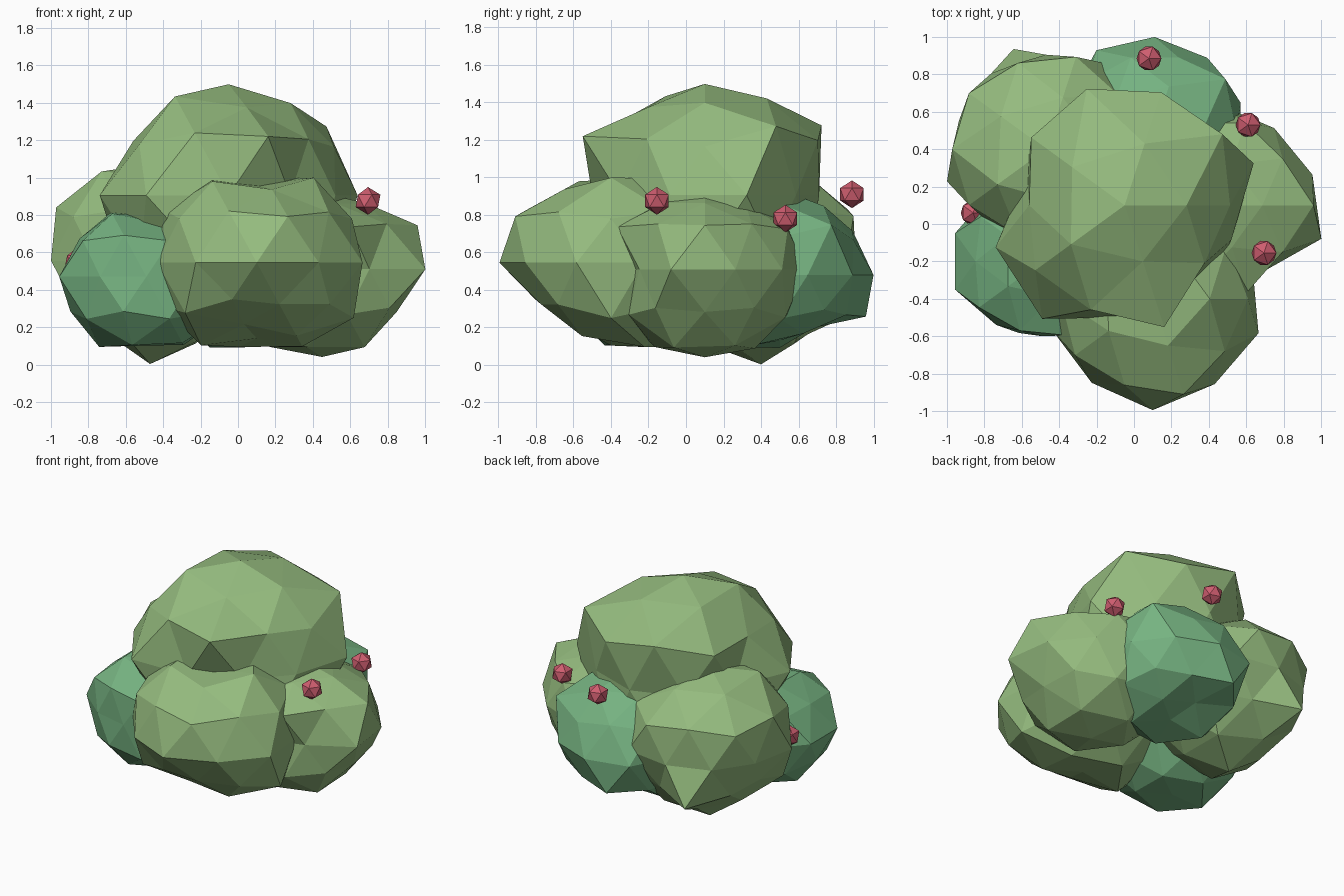
import bpy, random
from mathutils import Vector

random.seed(4)


def material(name, rgb):
    m = bpy.data.materials.new(name)
    m.diffuse_color = (*rgb, 1)
    return m


leaf = material("leaf_green", (0.30, 0.50, 0.21))
teal = material("leaf_teal", (0.18, 0.45, 0.22))
red = material("berry_red", (0.62, 0.11, 0.16))


def ico(name, centre, radius, level, mat):
    bpy.ops.mesh.primitive_ico_sphere_add(subdivisions=level, radius=radius, location=centre)
    ob = bpy.context.object
    ob.name = name
    ob.data.materials.append(mat)
    return ob


def clump(name, centre, radius, mat, dents):
    """Faceted leaf clump: slightly uneven, squashed ball; dents = (direction, radius)."""
    ob = ico(name, centre, 1, 2, mat)
    verts = ob.data.vertices
    reach = [radius * random.uniform(0.98, 1.02) for _ in verts]
    for d, r in dents:
        d = Vector(d).normalized()
        nearest = max(verts, key=lambda v: v.co.normalized().dot(d))
        reach[nearest.index] = r
    for v, r in zip(verts, reach):
        v.co = v.co.normalized() * r
        v.co.z *= 0.92


# Leaf clumps
clump("top_clump", (-0.05, 0.10, 0.905), 0.68, leaf, [
    ((0, 0, 1), 0.645), ((-.43, -.31, .85), 0.675), ((.53, 0, .85), 0.63),
    ((-.43, .31, .85), 0.66), ((.16, -.5, .85), 0.60), ((.16, .5, .85), 0.66),
    ((.28, -.85, .45), 0.765), ((-.26, .81, .53), 0.77), ((.28, .85, .45), 0.71),
    ((.69, .5, .53), 0.76), ((.69, -.5, .53), 0.62), ((-.85, 0, .53), 0.60),
    ((-.72, .53, .45), 0.69), ((-.72, -.53, .45), 0.66), ((.89, 0, .45), 0.63),
    ((-.95, -.31, 0), 0.725), ((-.95, .31, 0), 0.55), ((.95, .31, 0), 0.725),
    ((-.59, -.81, 0), 0.75), ((0, -1, 0), 0.60), ((.59, -.81, 0), 0.56),
    ((.95, -.31, 0), 0.60), ((.59, .81, 0), 0.60), ((0, 1, 0), 0.61),
    ((-.59, .81, 0), 0.60)])
clump("front_clump", (0.10, -0.40, 0.545), 0.57, leaf, [
    ((0, -1, 0), 0.595), ((0, 0, 1), 0.45), ((0, 0, -1), 0.44),
    ((-.43, -.31, .85), 0.555), ((.53, 0, .85), 0.58), ((.28, -.85, .45), 0.60),
    ((-.26, -.81, .53), 0.57), ((-.59, -.81, 0), 0.555), ((.95, -.31, 0), 0.595),
    ((.26, -.81, -.53), 0.46), ((-.28, -.85, -.45), 0.475), ((-.95, -.31, 0), 0.56),
    ((-.69, -.5, -.53), 0.555), ((-.16, -.5, -.85), 0.42), ((.85, 0, -.53), 0.61),
    ((.43, -.31, -.85), 0.50), ((.16, -.5, .85), 0.50), ((.72, -.53, -.45), 0.54)])
clump("right_clump", (0.45, 0.10, 0.51), 0.54, leaf, [
    ((0, 0, 1), 0.445), ((0, 0, -1), 0.51), ((.95, -.31, 0), 0.58),
    ((.95, .31, 0), 0.53), ((.89, 0, .45), 0.57), ((.28, -.85, .45), 0.55),
    ((.53, 0, .85), 0.45), ((.16, -.5, .85), 0.45), ((.16, .5, .85), 0.44),
    ((-.43, .31, .85), 0.45), ((-.43, -.31, .85), 0.45), ((.59, .81, 0), 0.51),
    ((.69, .5, .53), 0.50), ((.69, -.5, .53), 0.50), ((.28, .85, .45), 0.52),
    ((.59, -.81, 0), 0.43), ((0, -1, 0), 0.42), ((.26, -.81, -.53), 0.50),
    ((.85, 0, -.53), 0.47), ((.72, -.53, -.45), 0.50), ((.72, .53, -.45), 0.50),
    ((.43, .31, -.85), 0.52)])
clump("back_left_clump", (-0.47, 0.40, 0.555), 0.56, leaf, [
    ((0, 0, -1), 0.60), ((-.43, -.31, .85), 0.61), ((-.95, -.31, 0), 0.557),
    ((-.28, .85, -.45), 0.63), ((-.89, 0, -.45), 0.45), ((.28, .85, .45), 0.58),
    ((-.85, 0, .53), 0.59), ((-.95, .31, 0), 0.49), ((0, 1, 0), 0.505),
    ((-.59, .81, 0), 0.50), ((-.72, .53, .45), 0.57), ((-.69, .5, -.53), 0.48),
    ((-.53, 0, -.85), 0.48), ((.26, .81, -.53), 0.48), ((-.59, -.81, 0), 0.50),
    ((-.16, .5, -.85), 0.50), ((-.26, .81, .53), 0.57)])
clump("left_clump", (-0.49, -0.20, 0.47), 0.46, teal, [
    ((0, -1, 0), 0.40), ((-.95, -.31, 0), 0.49), ((-.95, .31, 0), 0.49),
    ((-.53, 0, -.85), 0.48), ((-.59, -.81, 0), 0.42), ((0, 0, -1), 0.40),
    ((-.43, -.31, .85), 0.43), ((-.43, .31, .85), 0.44), ((0, 0, 1), 0.36),
    ((-.85, 0, .53), 0.42), ((.16, -.5, .85), 0.37), ((.16, .5, .85), 0.41),
    ((.53, 0, .85), 0.40), ((-.28, -.85, -.45), 0.45)])
clump("back_clump", (0.11, 0.50, 0.48), 0.49, teal, [
    ((0, 1, 0), 0.50), ((-.28, .85, -.45), 0.54), ((-.59, .81, 0), 0.53),
    ((.59, .81, 0), 0.48), ((0, 0, -1), 0.38), ((.16, .5, .85), 0.47),
    ((.28, .85, .45), 0.46), ((.69, .5, .53), 0.55), ((-.16, .5, -.85), 0.36),
    ((.43, .31, -.85), 0.40), ((.26, .81, -.53), 0.44), ((.72, .53, -.45), 0.45)])

# Berries
for i, p in enumerate([(0.695, -0.155, 0.875), (0.61, 0.53, 0.78),
                       (0.08, 0.885, 0.91), (-0.86, 0.06, 0.55)]):
    ico(f"berry_{i + 1}", p, 0.074, 1, red)
